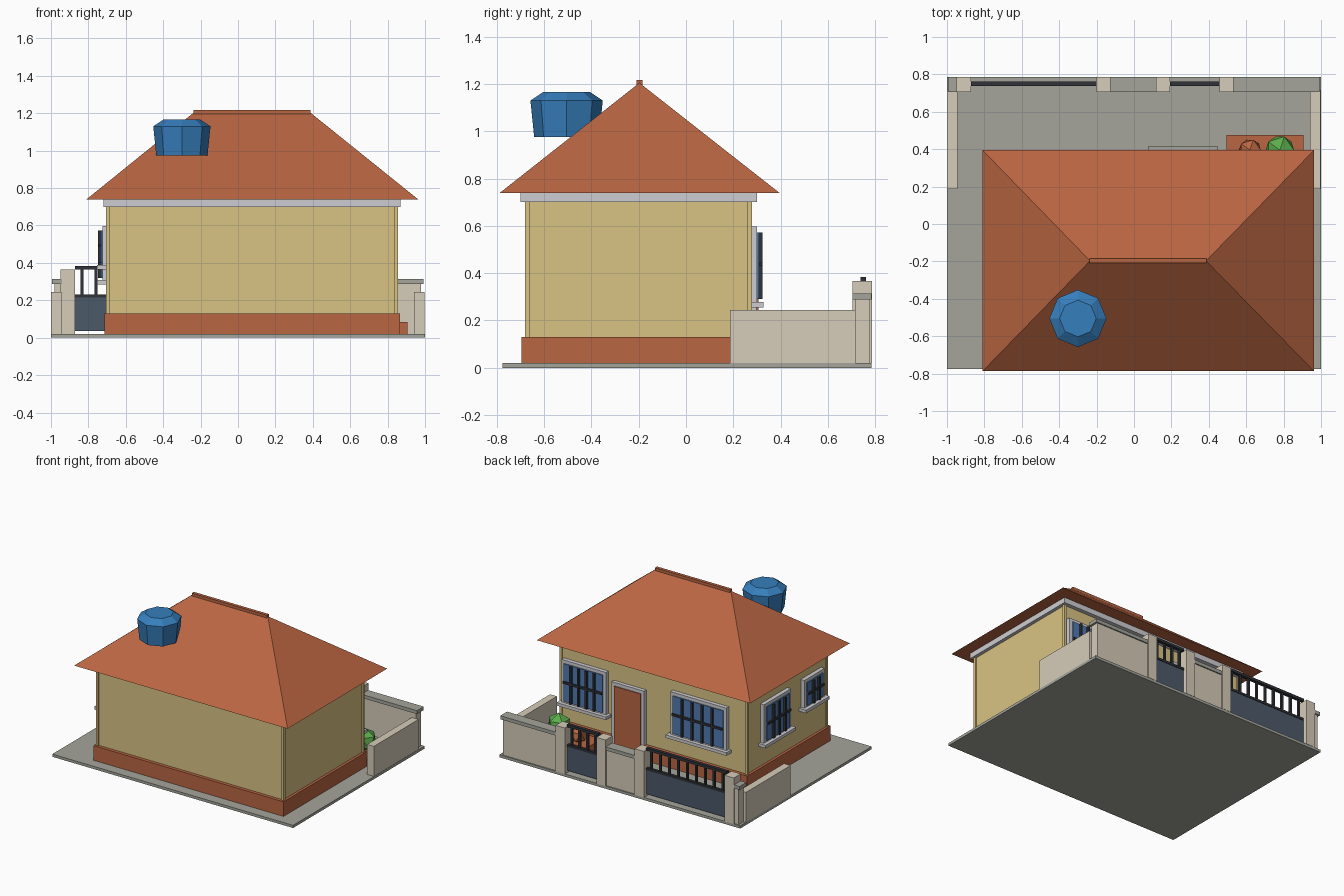
import bpy, bmesh, math

if "Cube" in bpy.data.objects:
    bpy.data.objects.remove(bpy.data.objects["Cube"])

def srgb(r, g, b):
    f = lambda c: ((c / 255 + 0.055) / 1.055) ** 2.4 if c > 10 else c / 255 / 12.92
    return (f(r), f(g), f(b), 1)

def mat(name, *c):
    m = bpy.data.materials.new(name)
    m.diffuse_color = srgb(*c)
    m.use_nodes = True
    m.node_tree.nodes["Principled BSDF"].inputs["Base Color"].default_value = m.diffuse_color
    return m

GREY = mat("paving_grey", 165, 165, 156)
TERRA = mat("terracotta", 186, 102, 66)
CREAM = mat("wall_cream", 218, 196, 132)
BEIGE = mat("fence_beige", 214, 204, 184)
LIGHT = mat("trim_light_grey", 206, 206, 210)
GLASS = mat("glass_blue", 82, 122, 178)
TANK = mat("tank_blue", 54, 126, 188)
GREEN = mat("leaf_green", 92, 172, 76)
DARK = mat("dark_metal", 48, 50, 56)
SLATE = mat("gate_slate", 76, 90, 106)

def finish(name, bm, m):
    bmesh.ops.recalc_face_normals(bm, faces=bm.faces)
    me = bpy.data.meshes.new(name)
    bm.to_mesh(me)
    bm.free()
    me.materials.append(m)
    ob = bpy.data.objects.new(name, me)
    bpy.context.collection.objects.link(ob)
    return ob

def box(name, m, x0, x1, y0, y1, z0, z1):
    bm = bmesh.new()
    bmesh.ops.create_cube(bm, size=1)
    for v in bm.verts:
        v.co = ((x0 + x1) / 2 + v.co.x * (x1 - x0), (y0 + y1) / 2 + v.co.y * (y1 - y0),
                (z0 + z1) / 2 + v.co.z * (z1 - z0))
    return finish(name, bm, m)

# Ground slab and house body
box("ground_slab", GREY, -1, 1, -0.775, 0.785, 0, 0.02)
box("plinth", TERRA, -0.715, 0.865, -0.695, 0.295, 0.02, 0.13)
box("house_walls", CREAM, -0.695, 0.845, -0.67, 0.27, 0.13, 0.70)
for i, x in enumerate((-0.695, 0.845)):
    for j, y in enumerate((-0.67, 0.27)):
        box(f"corner_strip_{i}{j}", CREAM, x - 0.01, x + 0.01, y - 0.01, y + 0.01, 0.13, 0.70)
box("eave_band", LIGHT, -0.72, 0.87, -0.70, 0.30, 0.70, 0.74)

# Hipped roof: a box whose top closes into the ridge
bm = bmesh.new()
base = [bm.verts.new(p) for p in ((-0.81, -0.787, 0.74), (0.963, -0.787, 0.74),
                                  (0.963, 0.395, 0.74), (-0.81, 0.395, 0.74))]
r0, r1 = bm.verts.new((-0.235, -0.197, 1.205)), bm.verts.new((0.385, -0.197, 1.205))
for f in (base, (base[0], base[1], r1, r0), (base[1], base[2], r1),
          (base[2], base[3], r0, r1), (base[3], base[0], r0)):
    bm.faces.new(f)
finish("hip_roof", bm, TERRA)
box("ridge_cap", TERRA, -0.237, 0.387, -0.209, -0.185, 1.19, 1.217)

# Eight-sided water tank, lofted from rings
bm = bmesh.new()
rings = []
for r, z in ((0.137, 0.975), (0.153, 1.13), (0.098, 1.167)):
    rings.append([bm.verts.new((-0.30 + r * math.cos(k * math.pi / 4),
                                -0.505 + r * math.sin(k * math.pi / 4), z)) for k in range(8)])
bm.faces.new(rings[0])
bm.faces.new(rings[-1])
for a, b in zip(rings, rings[1:]):
    for k in range(8):
        bm.faces.new((a[k], a[(k + 1) % 8], b[(k + 1) % 8], b[k]))
finish("water_tank", bm, TANK)

# Plates on a wall: u runs along the wall, d is the distance out of it
def plate(name, m, side, u0, u1, d0, d1, z0, z1):
    if side == "left":
        box(name, m, -0.695 - d1, -0.695 - d0, u0, u1, z0, z1)
    else:
        box(name, m, u0, u1, 0.27 + d0, 0.27 + d1, z0, z1)

def window(name, side, u0, u1, z0, z1, bars):
    e = 0.024
    plate(name + "_frame", LIGHT, side, u0, u1, 0, 0.03, z0, z1)
    plate(name + "_glass", GLASS, side, u0 + e, u1 - e, 0.03, 0.038, z0 + e / 2, z1 - e)
    plate(name + "_sill", LIGHT, side, u0 - 0.02, u1 + 0.02, 0, 0.058, z0 - 0.023, z0)
    for k in range(bars):
        u = u0 + e + (u1 - u0 - 2 * e) * (k + 1) / (bars + 1)
        plate(f"{name}_bar_{k}", DARK, side, u - 0.008, u + 0.008, 0.038, 0.054, z0 + e / 2, z1 - e)
    zm = (z0 + z1) / 2
    plate(name + "_crossbar", DARK, side, u0 + e, u1 - e, 0.040, 0.052, zm - 0.008, zm + 0.008)

window("wide_window", "yard", -0.545, -0.08, 0.278, 0.597, 4)
window("far_window", "yard", 0.455, 0.825, 0.278, 0.597, 4)
window("side_window", "left", -0.21, 0.11, 0.308, 0.597, 3)
window("small_side_window", "left", -0.61, -0.37, 0.388, 0.597, 2)

# Door and step
plate("door_frame", LIGHT, "yard", 0.14, 0.41, 0, 0.028, 0.02, 0.54)
plate("door_panel", TERRA, "yard", 0.165, 0.385, 0.028, 0.036, 0.05, 0.515)
box("door_step", GREY, 0.075, 0.45, 0.27, 0.415, 0.02, 0.05)

# Planter with two low-poly bushes
box("planter", TERRA, 0.495, 0.905, 0.29, 0.475, 0.02, 0.085)
for name, m, x, y, z, r in (("green_bush", GREEN, 0.78, 0.395, 0.16, 0.085),
                            ("red_bush", TERRA, 0.62, 0.395, 0.125, 0.065)):
    bm = bmesh.new()
    bmesh.ops.create_icosphere(bm, subdivisions=1, radius=r)
    bmesh.ops.translate(bm, verts=bm.verts, vec=(x, y, z))
    finish(name, bm, m)

# Side walls and street walls with coping
box("side_wall_left", BEIGE, -1, -0.945, 0.187, 0.717, 0.02, 0.245)
box("side_wall_right", BEIGE, 0.942, 0.998, 0.187, 0.717, 0.02, 0.245)
for name, x0, x1, c0, c1 in (("left", -0.98, -0.94, -0.995, -0.94),
                             ("middle", -0.13, 0.12, -0.13, 0.12),
                             ("right", 0.52, 0.978, 0.52, 0.993)):
    box(f"street_wall_{name}", BEIGE, x0, x1, 0.716, 0.776, 0.02, 0.288)
    box(f"street_coping_{name}", GREY, c0, c1, 0.705, 0.785, 0.288, 0.314)

# Gate posts
for k, x in enumerate((-0.91, -0.163, 0.155, 0.494)):
    box(f"gate_post_{k}", BEIGE, x - 0.038, x + 0.038, 0.705, 0.787, 0.02, 0.366)

# Gates: solid lower panel, rails and upright bars
def gate(name, x0, x1, n):
    box(name + "_panel", SLATE, x0, x1, 0.742, 0.756, 0.035, 0.22)
    box(name + "_mid_rail", DARK, x0, x1, 0.738, 0.760, 0.215, 0.232)
    box(name + "_top_rail", DARK, x0, x1, 0.737, 0.762, 0.364, 0.384)
    for k in range(n):
        x = x0 + (x1 - x0) * (k + 0.5) / n
        box(f"{name}_bar_{k}", DARK, x - 0.008, x + 0.008, 0.741, 0.757, 0.23, 0.366)

gate("wide_gate", -0.872, -0.201, 9)
gate("small_gate", 0.193, 0.456, 4)
